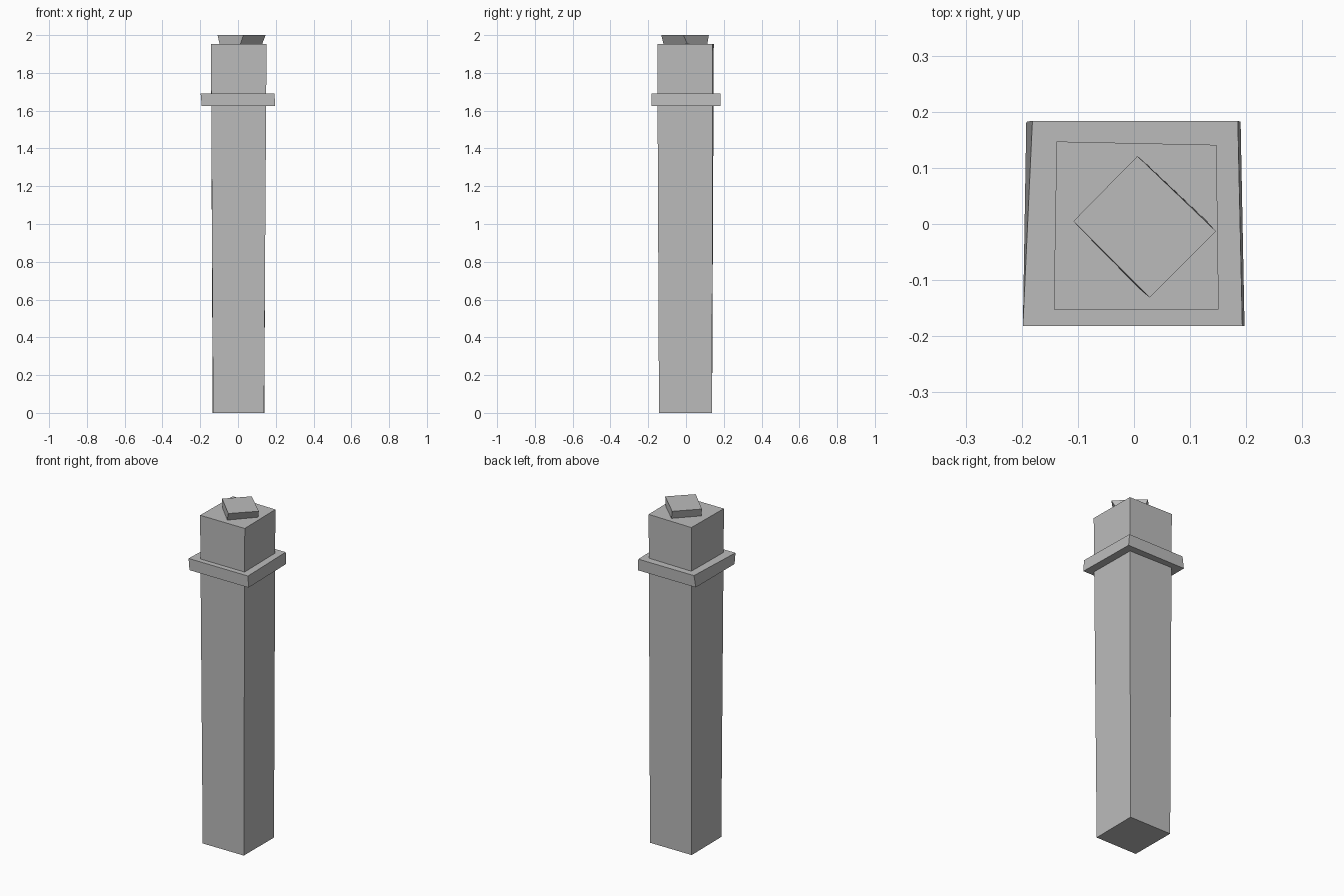
import bpy
import bmesh

# Remove the default cube
cube = bpy.data.objects.get("Cube")
if cube:
    bpy.data.objects.remove(cube, do_unlink=True)

# Single stone colour
stone = bpy.data.materials.new("stone_grey")
stone.use_nodes = True
colour = (0.5, 0.5, 0.5, 1.0)
stone.diffuse_color = colour
stone.node_tree.nodes["Principled BSDF"].inputs["Base Color"].default_value = colour


def uneven_block(name, bottom, top, z_low, z_high):
    """Four-sided block lofted between two counter-clockwise outlines."""
    bm = bmesh.new()
    low = [bm.verts.new((x, y, z_low)) for x, y in bottom]
    high = [bm.verts.new((x, y, z_high)) for x, y in top]
    bm.faces.new(low[::-1])
    bm.faces.new(high)
    for i in range(4):
        j = (i + 1) % 4
        bm.faces.new((low[i], low[j], high[j], high[i]))
    bmesh.ops.recalc_face_normals(bm, faces=bm.faces)
    mesh = bpy.data.meshes.new(name)
    bm.to_mesh(mesh)
    bm.free()
    mesh.materials.append(stone)
    obj = bpy.data.objects.new(name, mesh)
    bpy.context.collection.objects.link(obj)
    return obj


# Tall post, slightly wider at the top
uneven_block("post",
             [(-0.132, -0.143), (0.138, -0.143), (0.14, 0.138), (-0.134, 0.138)],
             [(-0.143, -0.152), (0.151, -0.152), (0.147, 0.141), (-0.138, 0.147)],
             0.0, 1.952)

# Crooked collar around the upper post
uneven_block("collar",
             [(-0.192, -0.182), (0.197, -0.182), (0.19, 0.182), (-0.192, 0.182)],
             [(-0.198, -0.182), (0.193, -0.182), (0.185, 0.184), (-0.181, 0.184)],
             1.624, 1.692)

# Diagonal cap, flaring upwards
uneven_block("cap",
             [(0.012, -0.118), (0.127, 0.008), (0.017, 0.112), (-0.097, -0.007)],
             [(0.028, -0.131), (0.146, -0.013), (0.006, 0.121), (-0.108, 0.005)],
             1.95, 2.0)
